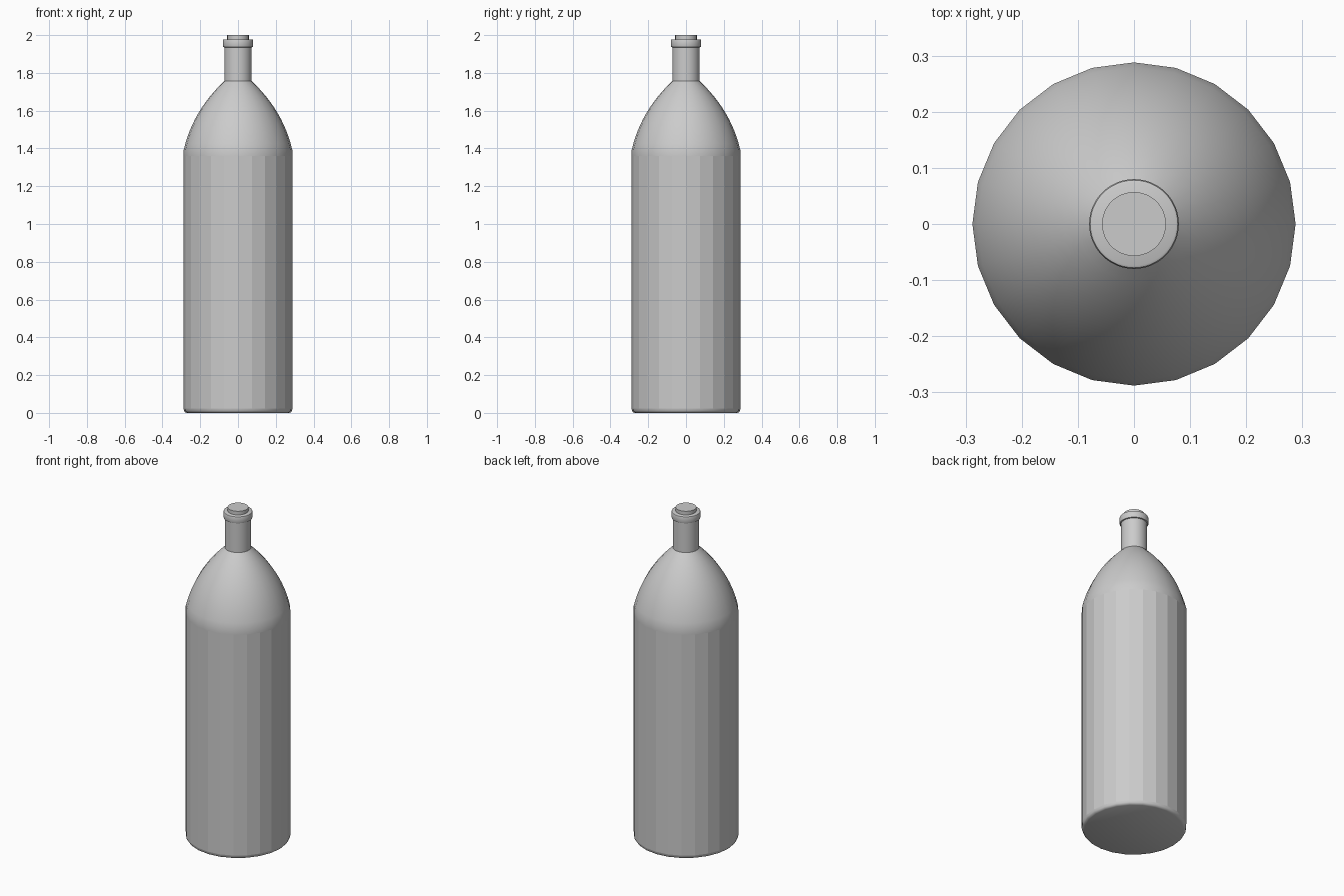
import bpy, bmesh, math

cube = bpy.data.objects.get("Cube")
if cube:
    bpy.data.objects.remove(cube, do_unlink=True)

grey = bpy.data.materials.new("plain grey")
grey.use_nodes = True
grey.diffuse_color = (0.6, 0.6, 0.6, 1)
grey.node_tree.nodes["Principled BSDF"].inputs["Base Color"].default_value = grey.diffuse_color


def lathe(name, profile, sides, flat_above=None):
    """Turn (radius, height) points around z, capping both ends."""
    bm = bmesh.new()
    rings = []
    for r, z in profile:
        angles = [math.tau * i / sides for i in range(sides)]
        rings.append([bm.verts.new((r * math.cos(a), r * math.sin(a), z)) for a in angles])
    for low, high in zip(rings, rings[1:]):
        for i in range(sides):
            j = (i + 1) % sides
            bm.faces.new((low[i], low[j], high[j], high[i]))
    bm.faces.new(rings[0][::-1])
    bm.faces.new(rings[-1])
    mesh = bpy.data.meshes.new(name)
    bm.to_mesh(mesh)
    bm.free()
    mesh.materials.append(grey)
    obj = bpy.data.objects.new(name, mesh)
    bpy.context.collection.objects.link(obj)
    bpy.ops.object.select_all(action="DESELECT")
    obj.select_set(True)
    bpy.context.view_layer.objects.active = obj
    bpy.ops.object.shade_smooth_by_angle(angle=math.radians(40))
    # Long wall panels stay faceted
    for face in mesh.polygons:
        if flat_above and face.area > flat_above and abs(face.normal.z) < 0.1:
            face.use_smooth = False
    return obj


def curve_point(a, b, c, t):
    """Point on a quadratic curve from a to c, pulled towards b."""
    return tuple((1 - t) ** 2 * p + 2 * t * (1 - t) * q + t * t * s for p, q, s in zip(a, b, c))


# Body: rounded foot, faceted wall and curved shoulder
foot = [(0.272, 0), (0.281, 0.004), (0.286, 0.011), (0.288, 0.022)]
shoulder = [curve_point((0.288, 1.39), (0.24, 1.6), (0.072, 1.757), i / 12) for i in range(13)]
lathe("bottle_body", foot + [(0.288, 1.36)] + shoulder, 24, flat_above=0.05)

# Neck
lathe("bottle_neck", [(0.072, 1.74), (0.072, 1.95)], 48)

# Lip ring with softened edges
lathe("lip_ring", [(0.072, 1.935), (0.078, 1.937), (0.08, 1.943),
                   (0.08, 1.97), (0.078, 1.976), (0.074, 1.978)], 48)

# Stopper
lathe("stopper", [(0.057, 1.96), (0.057, 2.0)], 48)
